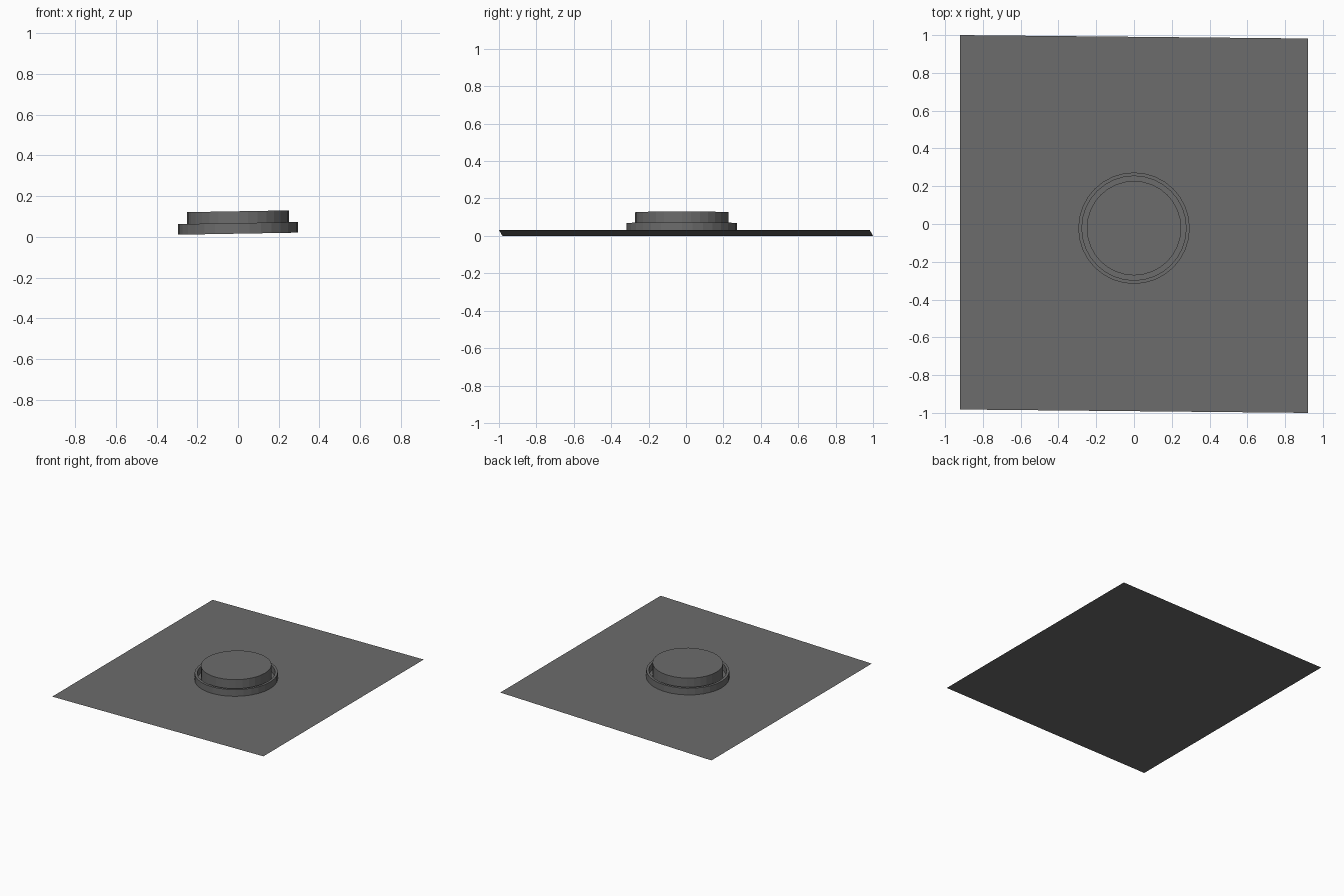
import bpy, bmesh, math

if "Cube" in bpy.data.objects:
    bpy.data.objects.remove(bpy.data.objects["Cube"])

SIDES = 32
CY = -0.022          # centre of the round parts
BASE, TILT = 0.016, 0.0174

grey = bpy.data.materials.new("dark grey")
grey.diffuse_color = (0.15, 0.15, 0.15, 1)
grey.use_nodes = True
grey.node_tree.nodes["Principled BSDF"].inputs["Base Color"].default_value = grey.diffuse_color


def lift(x, h):
    """Height above the slightly tilted sheet."""
    return BASE + TILT * x + h


def make(name, bm):
    bmesh.ops.recalc_face_normals(bm, faces=bm.faces)
    me = bpy.data.meshes.new(name)
    bm.to_mesh(me)
    bm.free()
    me.materials.append(grey)
    ob = bpy.data.objects.new(name, me)
    bpy.context.collection.objects.link(ob)
    return ob


def loop(bm, r, h):
    pts = [2 * math.pi * i / SIDES for i in range(SIDES)]
    return [bm.verts.new((r * math.cos(a), CY + r * math.sin(a), lift(r * math.cos(a), h))) for a in pts]


def bridge(bm, a, b):
    for i in range(SIDES):
        j = (i + 1) % SIDES
        bm.faces.new((a[i], a[j], b[j], b[i]))


# base sheet: one thin, slightly skewed quad
bm = bmesh.new()
corners = [(-0.92, -0.982), (0.92, -1.0), (0.92, 0.982), (-0.92, 1.0)]
f = bm.faces.new([bm.verts.new((x, y, lift(x, 0))) for x, y in corners])
sheet = make("base_sheet", bm)
if sheet.data.polygons[0].normal.z < 0:
    sheet.data.flip_normals()

# collar: open ring with a thin wall
bm = bmesh.new()
rings = [loop(bm, r, h) for r, h in ((0.295, 0), (0.295, 0.052), (0.276, 0.052), (0.276, 0))]
for k in range(4):
    bridge(bm, rings[k], rings[(k + 1) % 4])
make("collar_ring", bm)

# centre disc
bm = bmesh.new()
low, top = loop(bm, 0.25, 0), loop(bm, 0.25, 0.11)
bridge(bm, low, top)
bm.faces.new(low[::-1])
bm.faces.new(top)
make("centre_disc", bm)
